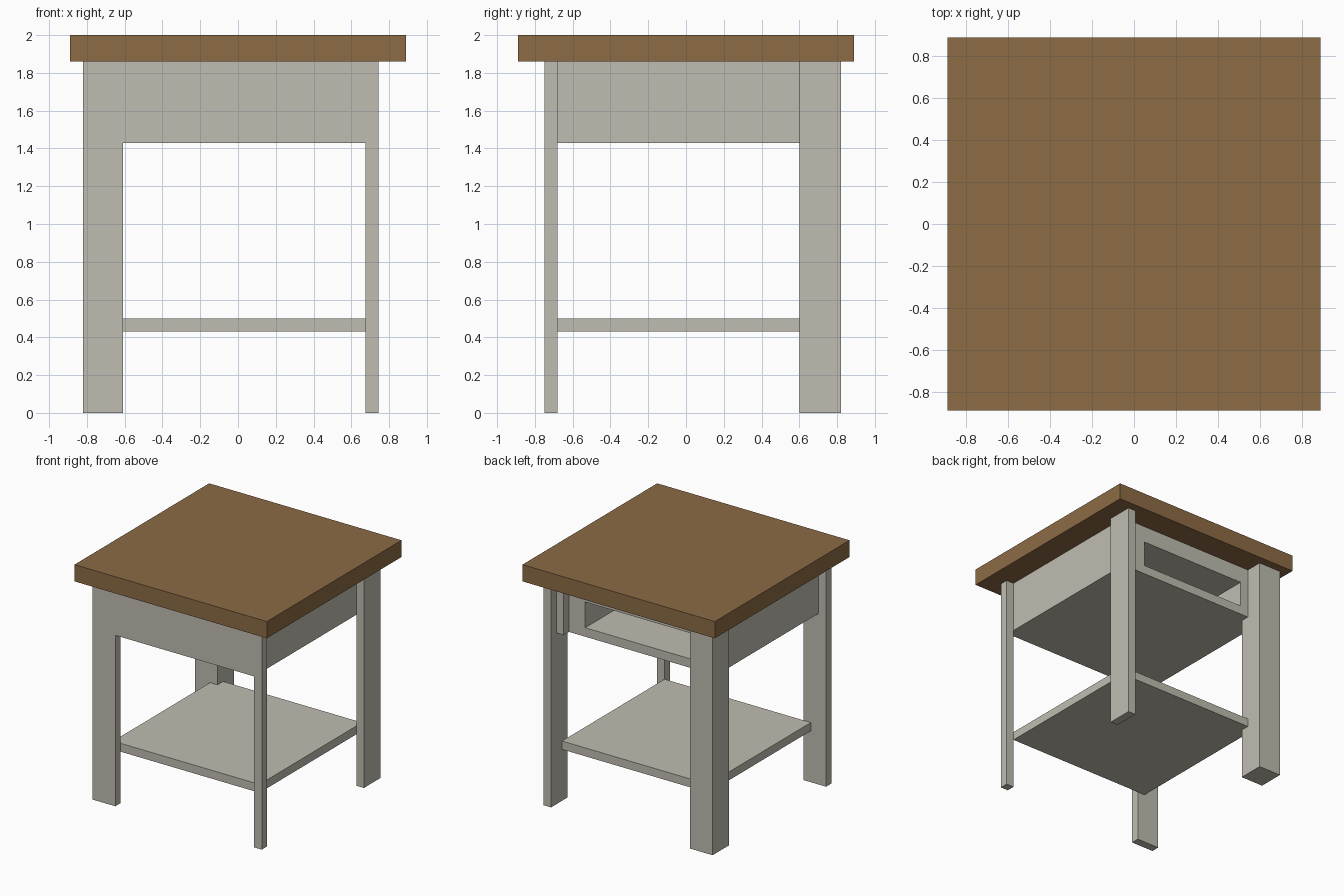
import bpy, bmesh
from mathutils import Vector

cube = bpy.data.objects.get("Cube")
if cube:
    bpy.data.objects.remove(cube, do_unlink=True)


def material(name, rgb):
    m = bpy.data.materials.new(name)
    m.use_nodes = True
    m.diffuse_color = (*rgb, 1)
    m.node_tree.nodes["Principled BSDF"].inputs["Base Color"].default_value = (*rgb, 1)
    return m


WOOD = material("brown wood", (0.265, 0.147, 0.060))
PAINT = material("warm grey paint", (0.525, 0.510, 0.440))


def finish(name, bm, mat):
    bmesh.ops.recalc_face_normals(bm, faces=bm.faces)
    mesh = bpy.data.meshes.new(name)
    bm.to_mesh(mesh)
    bm.free()
    mesh.materials.append(mat)
    obj = bpy.data.objects.new(name, mesh)
    bpy.context.collection.objects.link(obj)
    return obj


def box_bm(x, y, z):
    bm = bmesh.new()
    bmesh.ops.create_cube(bm, size=1)
    for v in bm.verts:
        v.co = Vector([a[0] if c < 0 else a[1] for a, c in zip((x, y, z), v.co)])
    return bm


def box(name, x, y, z, mat=PAINT):
    return finish(name, box_bm(x, y, z), mat)


UNDER = 1.86   # underside of the table top
APRON = 1.43   # lower edge of the drawer case

# Table top
box("table_top", (-0.89, 0.89), (-0.89, 0.89), (UNDER, 2.0), WOOD)

# Front frame: wide leg, apron and slim leg cut from one board
bm = bmesh.new()
outline = [(-0.82, 0), (-0.61, 0), (-0.61, APRON), (0.675, APRON),
           (0.675, 0), (0.745, 0), (0.745, UNDER), (-0.82, UNDER)]
face = bm.faces.new([bm.verts.new((x, -0.75, z)) for x, z in outline])
ext = bmesh.ops.extrude_face_region(bm, geom=[face], use_keep_orig=True)
moved = [g for g in ext["geom"] if isinstance(g, bmesh.types.BMVert)]
bmesh.ops.translate(bm, verts=moved, vec=(0, 0.07, 0))
finish("front_frame", bm, PAINT)

# Back legs: a square one and a flat board
box("back_right_leg", (-0.82, -0.61), (0.60, 0.82), (0, UNDER))
box("back_left_leg", (0.675, 0.745), (0.60, 0.82), (0, UNDER))

# Short block beside the flat back leg
box("back_corner_block", (0.61, 0.675), (0.675, 0.745), (APRON, UNDER))

# Drawer case with an open compartment sunk into the back face
bm = box_bm((-0.75, 0.675), (-0.68, 0.675), (APRON, UNDER))
bm.normal_update()
back = max(bm.faces, key=lambda f: f.calc_center_median().y)
bmesh.ops.inset_region(bm, faces=[back], thickness=0.05)
mid = back.calc_center_median()
for v in back.verts:
    v.co.x = -0.535 if v.co.x < mid.x else 0.46
    v.co.z = 1.505 if v.co.z < mid.z else 1.72
inner = bmesh.ops.extrude_discrete_faces(bm, faces=[back])["faces"][0]
for v in inner.verts:
    v.co.y = -0.61
finish("drawer_case", bm, PAINT)

# Lower shelf
box("lower_shelf", (-0.68, 0.675), (-0.68, 0.675), (0.43, 0.50))
